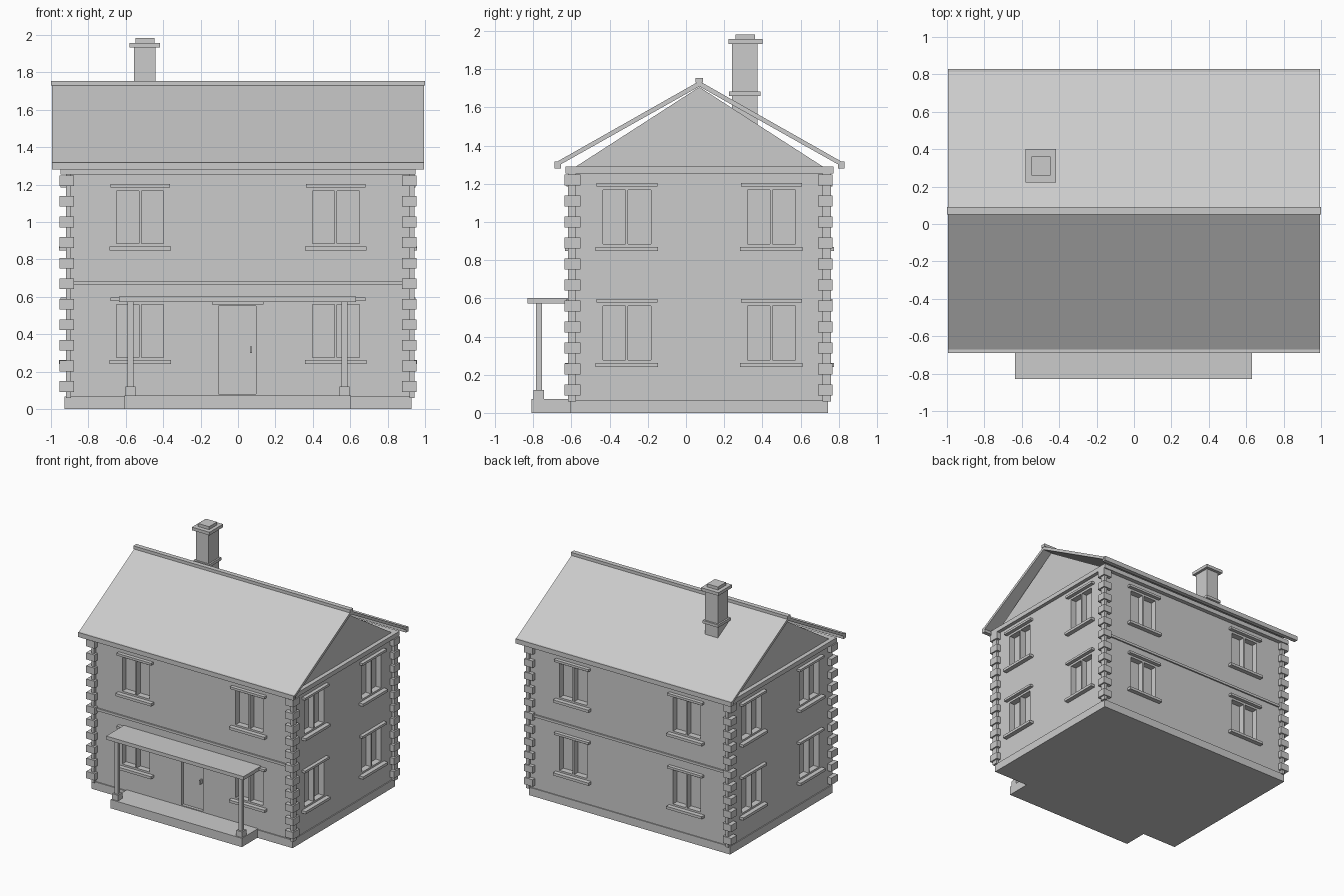
import bpy, bmesh
from mathutils import Vector

if "Cube" in bpy.data.objects:
    bpy.data.objects.remove(bpy.data.objects["Cube"], do_unlink=True)

stone = bpy.data.materials.new("pale_grey")
stone.use_nodes = True
COL = (0.6, 0.6, 0.6, 1)
stone.diffuse_color = COL
stone.node_tree.nodes["Principled BSDF"].inputs["Base Color"].default_value = COL


def finish(name, bm):
    bmesh.ops.recalc_face_normals(bm, faces=bm.faces[:])
    me = bpy.data.meshes.new(name)
    bm.to_mesh(me)
    bm.free()
    me.materials.append(stone)
    ob = bpy.data.objects.new(name, me)
    bpy.context.collection.objects.link(ob)
    return ob


def boxes(name, spans):
    """One object from boxes given as (x0, x1, y0, y1, z0, z1)."""
    bm = bmesh.new()
    for x0, x1, y0, y1, z0, z1 in spans:
        lo, hi = Vector((x0, y0, z0)), Vector((x1, y1, z1))
        for v in bmesh.ops.create_cube(bm, size=1)["verts"]:
            v.co = (lo + hi) / 2 + v.co * (hi - lo)
    return finish(name, bm)


def prism(name, profile, half):
    """Extrude a (y, z) profile along x."""
    bm = bmesh.new()
    face = bm.faces.new([bm.verts.new((-half, y, z)) for y, z in profile])
    ext = bmesh.ops.extrude_face_region(bm, geom=[face])["geom"]
    verts = [g for g in ext if isinstance(g, bmesh.types.BMVert)]
    bmesh.ops.translate(bm, verts=verts, vec=(2 * half, 0, 0))
    return finish(name, bm)


# Main dimensions
WX, YF, YB = 0.92, -0.597, 0.737
MID = 0.07

# Walls and plinth
walls = boxes("walls", [(-WX, WX, YF, YB, 0.06, 1.26)])
boxes("plinth", [(-0.928, 0.928, -0.606, 0.745, 0, 0.066)])


def on_wall(wall, u0, u1, d0, d1, z0, z1):
    """Box on a wall: u runs along it, d is the distance outwards."""
    if wall == "front":
        return (u0, u1, YF - d1, YF - d0, z0, z1)
    if wall == "back":
        return (u0, u1, YB + d0, YB + d1, z0, z1)
    if wall == "right":
        return (WX + d0, WX + d1, u0, u1, z0, z1)
    return (-WX - d1, -WX - d0, u0, u1, z0, z1)


# Windows: two recessed panes, a sill and a lintel each
cuts, sills, lintels = [], [], []
for wall in ("front", "back", "right", "left"):
    centres = (-0.523, 0.523) if wall in ("front", "back") else (-0.31, 0.447)
    for c in centres:
        for z in (0.24, 0.848):
            for a, b in ((-0.126, -0.006), (0.006, 0.126)):
                cuts.append(on_wall(wall, c + a, c + b, -0.05, 0.03, z + 0.037, z + 0.319))
            sills.append(on_wall(wall, c - 0.164, c + 0.164, -0.01, 0.037, z, z + 0.022))
            lintels.append(on_wall(wall, c - 0.16, c + 0.16, -0.01, 0.03, z + 0.337, z + 0.356))
boxes("window_sills", sills)
boxes("window_lintels", lintels)

# Doorway recess, handle and hood
cuts.append(on_wall("front", -0.103, 0.097, -0.025, 0.03, 0.08, 0.55))
boxes("door_handle", [on_wall("front", 0.064, 0.075, -0.03, 0.005, 0.3, 0.335)])
boxes("door_lintel", [on_wall("front", -0.14, 0.135, -0.01, 0.025, 0.56, 0.575)])

# Cut the openings into the walls
cutter = boxes("opening_cutter", cuts)
cutter.hide_render = True
cutter.hide_viewport = True
cutter.display_type = 'WIRE'
mod = walls.modifiers.new("openings", 'BOOLEAN')
mod.operation = 'DIFFERENCE'
mod.solver = 'EXACT'
mod.object = cutter

# Corner stones, with slim corner strips between them
quoins, strips = [], []
for sx in (-1, 1):
    xs = sorted((sx * 0.877, sx * 0.955))
    for y0, y1 in ((-0.636, -0.552), (0.692, 0.768)):
        for i in range(11):
            z = 0.092 + i * 0.11
            quoins.append((*xs, y0, y1, z, z + 0.057))
    for y in (YF, YB):
        x = 0.93 if sx > 0 else -0.907
        strips.append((x - 0.013, x + 0.013, y - 0.022, y + 0.022, 0.06, 1.26))
boxes("corner_stones", quoins)
boxes("corner_strips", strips)

# String course and cornice
boxes("string_courses", [on_wall(w, -0.885, 0.885, -0.01, 0.012, 0.664, 0.685)
                         for w in ("front", "back")])
boxes("cornice", [(-0.95, 0.95, -0.63, 0.772, 1.253, 1.29)])

# Gable block and roof
prism("gables", [(-0.585, 1.285), (0.725, 1.285), (MID, 1.707)], 0.915)
prism("roof", [(-0.672, 1.318), (MID, 1.738), (0.812, 1.318),
               (0.812, 1.293), (MID, 1.71), (-0.672, 1.293)], 0.995)
boxes("ridge_cap", [(-1, 1, MID - 0.02, MID + 0.02, 1.73, 1.755)])
boxes("eaves_boards", [(-0.994, 0.994, y - 0.017, y + 0.017, 1.28, 1.318)
                       for y in (-0.672, 0.812)])

# Chimney: shaft, collar, cap and pot
boxes("chimney", [(-0.556, -0.44, 0.24, 0.375, 1.5, 1.94),
                  (-0.57, -0.426, 0.225, 0.39, 1.66, 1.683),
                  (-0.58, -0.418, 0.222, 0.4, 1.932, 1.958),
                  (-0.548, -0.447, 0.258, 0.362, 1.958, 1.983)])

# Porch: step, posts with feet, flat roof
boxes("porch_step", [(-0.608, 0.603, -0.81, -0.59, 0, 0.073)])
boxes("porch_roof", [(-0.635, 0.632, -0.83, -0.59, 0.573, 0.603)])
for side, x in (("right", -0.574), ("left", 0.57)):
    boxes(f"porch_post_{side}", [(x - 0.016, x + 0.016, -0.787, -0.755, 0.07, 0.58),
                                 (x - 0.027, x + 0.027, -0.799, -0.743, 0.07, 0.12)])
